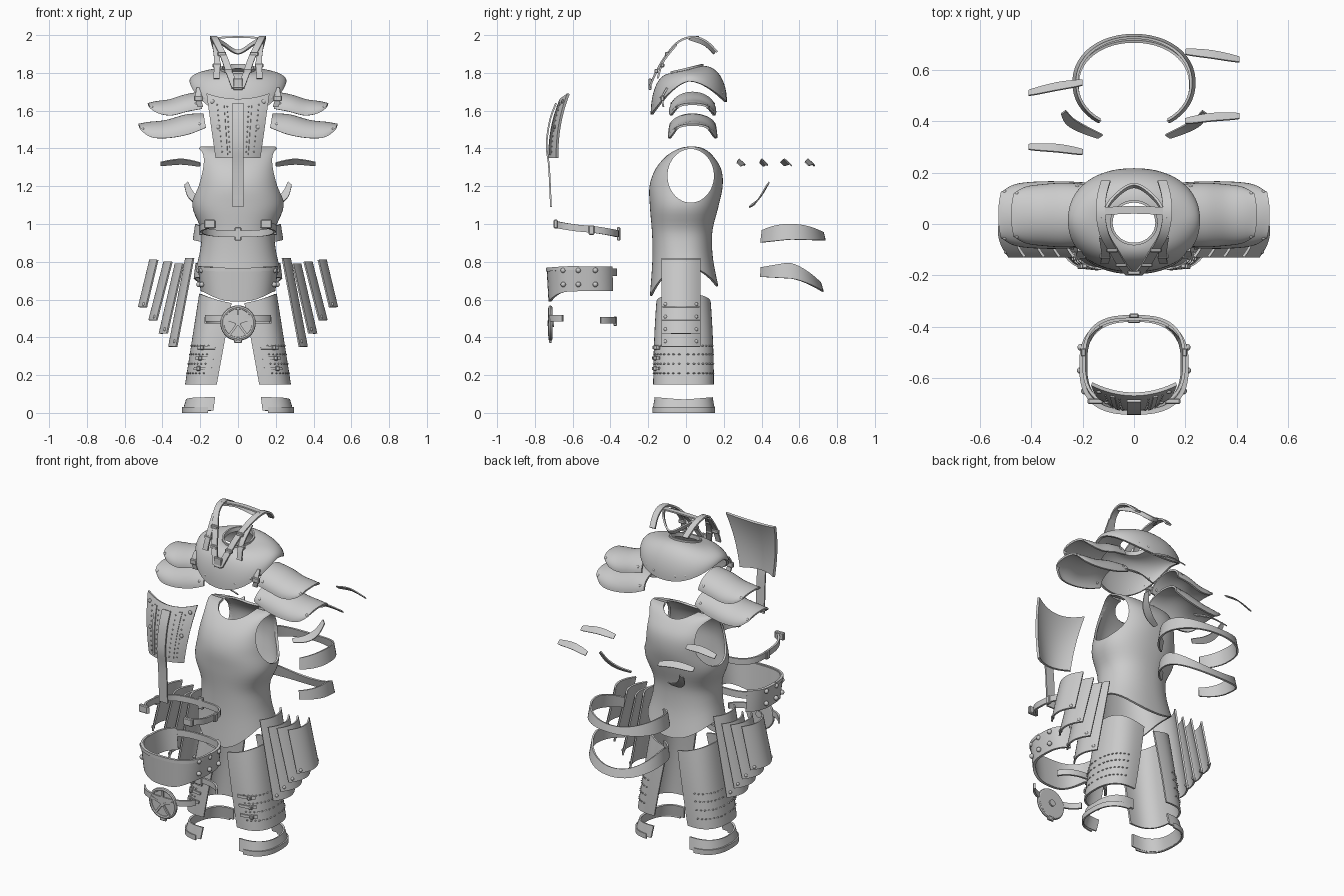
import bpy, bmesh, math
from mathutils import Vector, Matrix
from math import sin, cos, pi, radians

if "Cube" in bpy.data.objects:
    bpy.data.objects.remove(bpy.data.objects["Cube"])


def spl(pts, t):
    """Catmull-Rom sample of a list of tuples at t in 0..1."""
    P = [Vector(p) for p in pts]
    n = len(P) - 1
    i = min(int(t * n), n - 1)
    f = t * n - i
    a, b, c, d = P[max(i - 1, 0)], P[i], P[i + 1], P[min(i + 2, n)]
    return 0.5 * (2 * b + (c - a) * f + (2 * a - 5 * b + 4 * c - d) * f**2 + (3 * b - a - 3 * c + d) * f**3)


def finish(o, angle=35):
    bpy.ops.object.select_all(action='DESELECT')
    o.select_set(True)
    bpy.context.view_layer.objects.active = o
    bpy.ops.object.convert(target='MESH')
    bpy.ops.object.shade_smooth_by_angle(angle=radians(angle))
    return o


def from_bm(name, bm, th=0, mirror=False):
    me = bpy.data.meshes.new(name)
    bm.to_mesh(me)
    bm.free()
    o = bpy.data.objects.new(name, me)
    bpy.context.collection.objects.link(o)
    if th:
        m = o.modifiers.new('thick', 'SOLIDIFY')
        m.thickness, m.offset = th, 0
    if mirror:
        m = o.modifiers.new('mirror', 'MIRROR')
        m.use_mirror_merge = False
    return finish(o)


def sheet(name, f, nu=24, nv=8, th=.012, closed=False, mirror=False):
    """Curved plate from f(u, v); closed wraps u."""
    bm = bmesh.new()
    cols = nu if closed else nu + 1
    g = [[bm.verts.new(f(i / nu, j / nv)) for j in range(nv + 1)] for i in range(cols)]
    for i in range(nu):
        for j in range(nv):
            k = (i + 1) % cols
            bm.faces.new((g[i][j], g[k][j], g[k][j + 1], g[i][j + 1]))
    return from_bm(name, bm, th, mirror)


def ribbon(name, pts, w, th=.01, mirror=False, taper=0, n=24):
    w = Vector(w)
    return sheet(name, lambda u, v: spl(pts, u) + w * (v - .5) * (1 - taper * abs(2 * u - 1)**2),
                 n, 2, th, mirror=mirror)


def oval(a, c, r, p):
    s, k = sin(a), cos(a)
    return (c[0] + r[0] * math.copysign(abs(k)**(2 / p), k), c[1] + r[1] * math.copysign(abs(s)**(2 / p), s))


def band(name, top, bot, a0, a1, zt, zb, p=2.4, th=.012, mirror=False, nv=3):
    """Strip around an oval; top/bot = (cx, cy, rx, ry), zt/zb = functions of angle."""
    def f(u, v):
        a = radians(a0 + (a1 - a0) * u)
        q = [b + (t - b) * v for t, b in zip(top, bot)]
        return (*oval(a, q[:2], q[2:], p), zb(a) + (zt(a) - zb(a)) * v)
    return sheet(name, f, 40, nv, th, mirror=mirror)


def studs(name, pts, r, scale=(1, 1, 1), mirror=False):
    bm = bmesh.new()
    for p in pts:
        bmesh.ops.create_uvsphere(bm, u_segments=10, v_segments=6, radius=r,
                                  matrix=Matrix.Translation(p) @ Matrix.Diagonal((*scale, 1)))
    return from_bm(name, bm, 0, mirror)


def box(name, loc, size, mirror=False):
    bm = bmesh.new()
    bmesh.ops.create_cube(bm, size=1, matrix=Matrix.Translation(loc) @ Matrix.Diagonal((*size, 1)))
    bmesh.ops.bevel(bm, geom=bm.edges[:], offset=min(size) * .2, segments=1, affect='EDGES')
    return from_bm(name, bm, 0, mirror)


# Torso shell: (z, half width, front y, back y), then armholes and neck are cut
SEC = [(.77, .215, -.185, .165), (.87, .193, -.172, .135), (.97, .19, -.175, .135), (1.09, .235, -.185, .165),
       (1.2, .22, -.187, .188), (1.29, .208, -.155, .18), (1.36, .203, -.095, .135), (1.395, .2, -.035, .09),
       (1.405, .195, .02, .04)]


def torso(u, v):
    z, hx, yf, yb = spl(SEC, v)
    a = 2 * pi * u
    x, y = oval(a, (0, (yf + yb) / 2), (hx, (yb - yf) / 2), 2.3 + 1.5 * max(0, v - .5))
    s = sin(a)
    return x, y, z - (.15 if s < 0 else .10) * s * s * max(0, (.93 - z) / .16)


body = sheet('torso_shell', torso, 72, 36, .012, closed=True)
cutters = []
bpy.ops.mesh.primitive_cylinder_add(vertices=48, radius=1, depth=2, location=(0, .025, 1.255), rotation=(0, pi / 2, 0))
cutters.append(bpy.context.object)
cutters[0].scale = (.142, .123, .5)
bpy.ops.mesh.primitive_uv_sphere_add(segments=40, ring_count=20, radius=1, location=(0, .01, 1.42))
cutters.append(bpy.context.object)
cutters[1].scale = (.115, .13, .11)
for c in cutters:
    c.hide_render = True
    m = body.modifiers.new('cut', 'BOOLEAN')
    m.operation, m.object, m.solver = 'DIFFERENCE', c, 'EXACT'
finish(body)
for c in cutters:
    bpy.data.objects.remove(c)


# Collar mantle with raised neck rim
def mantle(u, v):
    a = 2 * pi * u
    s, k = sin(a), cos(a)
    nx, ny = oval(a, (0, .005), (.09, .085), 2)
    ox, oy = oval(a, (0, .015), (.25, .195), 2.2)
    drop = .055 + (.155 if s < 0 else .13) * abs(s)**1.5
    t = v * pi / 2
    return nx + (ox - nx) * sin(t), ny + (oy - ny) * sin(t), 1.81 + .02 * s - drop * (1 - cos(t))**1.1


sheet('collar_mantle', mantle, 64, 16, .014, closed=True)
ribbon('neck_rim', [(*oval(2 * pi * i / 24, (0, .005), (.088, .083), 2), 1.815 + .02 * sin(2 * pi * i / 24))
                    for i in range(25)], (0, 0, .025), n=48)
studs('mantle_rivets', [mantle(u, .9) for u in (.17, .21, .29, .33, .63, .69, .81, .87)], .009)
ribbon('mantle_side_strap', [(.205, -.1, 1.72), (.21, -.125, 1.67), (.2, -.12, 1.62)], (.03, 0, 0), mirror=True)
box('mantle_side_buckle', (.21, -.125, 1.665), (.045, .02, .03), True)

# Neck harness straps
ribbon('harness_strap', [(.015, -.195, 1.72), (.045, -.16, 1.80), (.075, -.11, 1.885), (.115, -.04, 1.965),
                         (.13, .04, 1.99), (.125, .11, 1.965), (.11, .165, 1.91)], (.036, 0, 0), .011, True)
ribbon('harness_outer_strap', [(.115, -.15, 1.77), (.11, -.12, 1.86), (.12, -.05, 1.95)], (.032, 0, 0), .01, True)
ribbon('harness_cross_strap', [(.13, .02, 1.985), (.08, .1, 1.955), (0, .15, 1.91), (-.08, .1, 1.955),
                               (-.13, .02, 1.985)], (0, .012, .02))
ribbon('harness_top_band', [(-.12, .05, 1.985), (0, .055, 1.99), (.12, .05, 1.985)], (0, .03, 0), .009)
for i, p in enumerate([(.05, -.157, 1.81), (.085, -.1, 1.9), (.112, -.125, 1.84)]):
    box('harness_buckle_%d' % i, p, (.045, .02, .022), True)
box('harness_clasp', (0, -.19, 1.74), (.05, .016, .06))


# Shoulder plates: (x, peak z, lower edge z, half depth)
def shoulder(name, rows):
    def f(u, v):
        x, pk, lo, hy = spl(rows, u)
        b = (v - .5) * pi
        return x + .012 * cos(b), .035 + hy * sin(b), lo + (pk - lo) * cos(b)
    sheet(name, f, 20, 20, .011, mirror=True)
    studs(name + '_rivets', [f(u, v) for u in (.1, .9) for v in (.12, .88)], .009, mirror=True)


shoulder('upper_shoulder_plate', [(.19, 1.695, 1.61, .115), (.27, 1.68, 1.595, .12), (.35, 1.655, 1.575, .115),
                                  (.42, 1.645, 1.585, .105), (.465, 1.635, 1.615, .08)])
shoulder('lower_shoulder_plate', [(.17, 1.58, 1.51, .12), (.26, 1.575, 1.475, .125), (.37, 1.545, 1.455, .125),
                                  (.46, 1.535, 1.46, .115), (.515, 1.525, 1.50, .085)])


# Chest plate with ribs, rivets and hanging strap
def chest(x, v, off=0):
    w = .115 + .05 * v
    return x * w, -.722 + .06 * v**2.2 + .04 * x * x - off, 1.35 + .31 * v + .03 * v * x * x


sheet('chest_plate', lambda u, v: chest(2 * u - 1, v), 20, 14, .014)
sheet('chest_rib', lambda u, v: chest(.46 + .12 * u, .05 + .87 * v, .009), 2, 14, .008, mirror=True)
studs('chest_stitches', [chest(x, .1 + i * .085, .008) for x in (.36, .7) for i in range(10)], .004, mirror=True)
studs('chest_rivets', [chest(.75, .5, .008), chest(.85, .9, .008)], .012, (1, .6, 1), True)
ribbon('chest_strap', [(0, -.688, 1.64), (0, -.72, 1.55), (0, -.738, 1.42), (0, -.725, 1.3), (0, -.715, 1.09)],
       (.056, 0, 0), .009)

# Waist belt, open at the front
slope = lambda a: .975 - .027 * sin(a)
ring = (0, -.535, .195, .175)
band('waist_belt', ring, ring, -60, 240, lambda a: slope(a) + .018, lambda a: slope(a) - .018, 2.8, .012)
box('belt_back_buckle', (0, -.357, .948), (.035, .018, .07))
box('belt_side_buckle', (.197, -.5, .968), (.02, .03, .05), True)
box('belt_end_clasp', (.15, -.69, 1.0), (.06, .022, .045), True)

# Belly plate with studded sides and a slim back strap
fr = lambda a: max(0, -sin(a))**1.5
band('belly_plate', (0, -.55, .205, .18), (0, -.545, .19, .175), -235, 55,
     lambda a: .775 - .01 * fr(a), lambda a: .645 - .055 * fr(a)**2, 2.7, .016, nv=6)
ring = (0, -.55, .2, .18)
band('belly_back_strap', ring, ring, 45, 135, lambda a: .765, lambda a: .725, 2.7)
ring = (0, -.55, .207, .186)
band('belly_top_trim', ring, ring, -178, -2, lambda a: .778 - .01 * fr(a), lambda a: .758 - .01 * fr(a), 2.7)
studs('belly_studs', [(x, y, z) for y, x in ((-.65, .192), (-.57, .208), (-.48, .206)) for z in (.755, .68)],
      .014, mirror=True)

# Round emblem plate: disc, rim, five spokes, hub and straps
bm = bmesh.new()
rot = Matrix.Translation((0, -.715, .475)) @ Matrix.Rotation(pi / 2, 4, 'X')
bmesh.ops.create_cone(bm, cap_ends=True, segments=40, radius1=.085, radius2=.08, depth=.016, matrix=rot)
bmesh.ops.create_cone(bm, cap_ends=True, segments=20, radius1=.02, radius2=.014, depth=.034, matrix=rot)
for i in range(5):
    bmesh.ops.create_cube(bm, size=1, matrix=rot @ Matrix.Rotation(2 * pi * i / 5 + pi / 2, 4, 'Z')
                          @ Matrix.Translation((.045, 0, .009)) @ Matrix.Diagonal((.07, .012, .014, 1)))
from_bm('round_plate', bm)
bpy.ops.mesh.primitive_torus_add(major_segments=40, minor_segments=8, major_radius=.083, minor_radius=.011,
                                 location=(0, -.718, .475), rotation=(pi / 2, 0, 0))
bpy.context.object.name = 'round_plate_rim'
finish(bpy.context.object)
box('round_plate_tip', (0, -.718, .385), (.04, .014, .03))
ring = (0, -.55, .19, .175)
for n, a0, a1, z in (('round_plate_strap', -150, -30, .5), ('rear_hip_strap', 28, 152, .49)):
    band(n, ring, ring, a0, a1, lambda a: z + .017, lambda a: z - .017, 2.6)
box('rear_strap_buckle', (0, -.375, .485), (.05, .02, .05))

# Two wide bands behind the waist, open to the front
en = lambda a: max(0, -sin(a))
bk = lambda a: max(0, sin(a))
side = (0, .55, .235, .185)
band('upper_rear_band', (0, .55, .222, .175), side, -55, 235, lambda a: 1.0 - .045 * bk(a)**2 - .05 * en(a)**2,
     lambda a: .918 - .005 * bk(a) - .02 * en(a), 2.1, .01)
band('lower_rear_band', (0, .54, .22, .17), (0, .545, .23, .18), -55, 235,
     lambda a: .795 - .105 * bk(a)**1.5 - .03 * en(a), lambda a: .712 - .07 * bk(a)**1.5 + .01 * en(a), 2.1, .01)

# Loose arm strips, staggered left and right
for i, y in enumerate((.29, .41, .53, .655)):
    s = -1 if i % 2 == 0 else 1
    d = -s if i < 2 else s
    d = (.01, .01, -.02, -.015)[i]
    ribbon('arm_strip_%d' % i, [(s * .2, y - d, 1.315), (s * .3, y + .005, 1.33), (s * .41, y + d, 1.318)],
           (0, .03, -.028), .006, taper=.35)
ribbon('rear_curved_strip', [(.275, .435, 1.215), (.25, .40, 1.155), (.2, .37, 1.115), (.13, .34, 1.095)],
       (-.03, .02, .025), .007, True, .4)

# Hip plates: four overlapping curved slats each side
for i, (xt, xb, zt, zb) in enumerate([(.275, .365, .82, .35), (.33, .415, .79, .42), (.39, .47, .80, .49),
                                      (.465, .525, .81, .56)]):
    def slat(u, v):
        s = 2 * u - 1
        return xt + (xb - xt) * v - .04 * s * s, -.027 + .1 * s, zt + (zb - zt) * v
    sheet('hip_slat_%d' % i, slat, 14, 6, .01, mirror=True)
    studs('hip_slat_rivets_%d' % i, [slat(u, .94) for u in (.1, .9)], .011, mirror=True)


# Thigh guards: half shells facing outwards, with stitched rows and straps
def thigh(a, z, off=0):
    v = (z - .15) / .48
    c = (.145 - .085 * v, -.013)
    return (*oval(a, c, (.13 + .01 * v + off, .155 - .02 * v * v + off), 2.5), z)


sheet('thigh_guard', lambda u, v: thigh((u - .5) * radians(200),
      .15 + v * (.43 + .05 * max(0, cos((u - .5) * pi)))), 36, 14, .011, mirror=True)
studs('thigh_stitches', [thigh(radians(a), z, .006) for z in (.21, .26, .31, .355) for a in range(-75, 80, 10)],
      .005, (1, 1.6, .7), True)
for z in (.235, .29, .345):
    sheet('thigh_strap', lambda u, v: thigh(radians(-88 + 40 * u), z + .016 * (v - .5), .009), 12, 1, .008, mirror=True)
    box('thigh_buckle', thigh(radians(-62), z, .014), (.022, .02, .024), True)

# Ankle guards
band('ankle_guard', (.14, -.012, .13, .148), (.15, -.012, .14, .16), -95, 95, lambda a: .07 + .012 * abs(sin(a)),
     lambda a: .004 + .008 * (1 - cos(a)), 2.5, .011, True)
ring = (.15, -.012, .142, .162)
band('ankle_trim', ring, ring, -88, 88, lambda a: .03, lambda a: 0, 2.5, .009, True)
